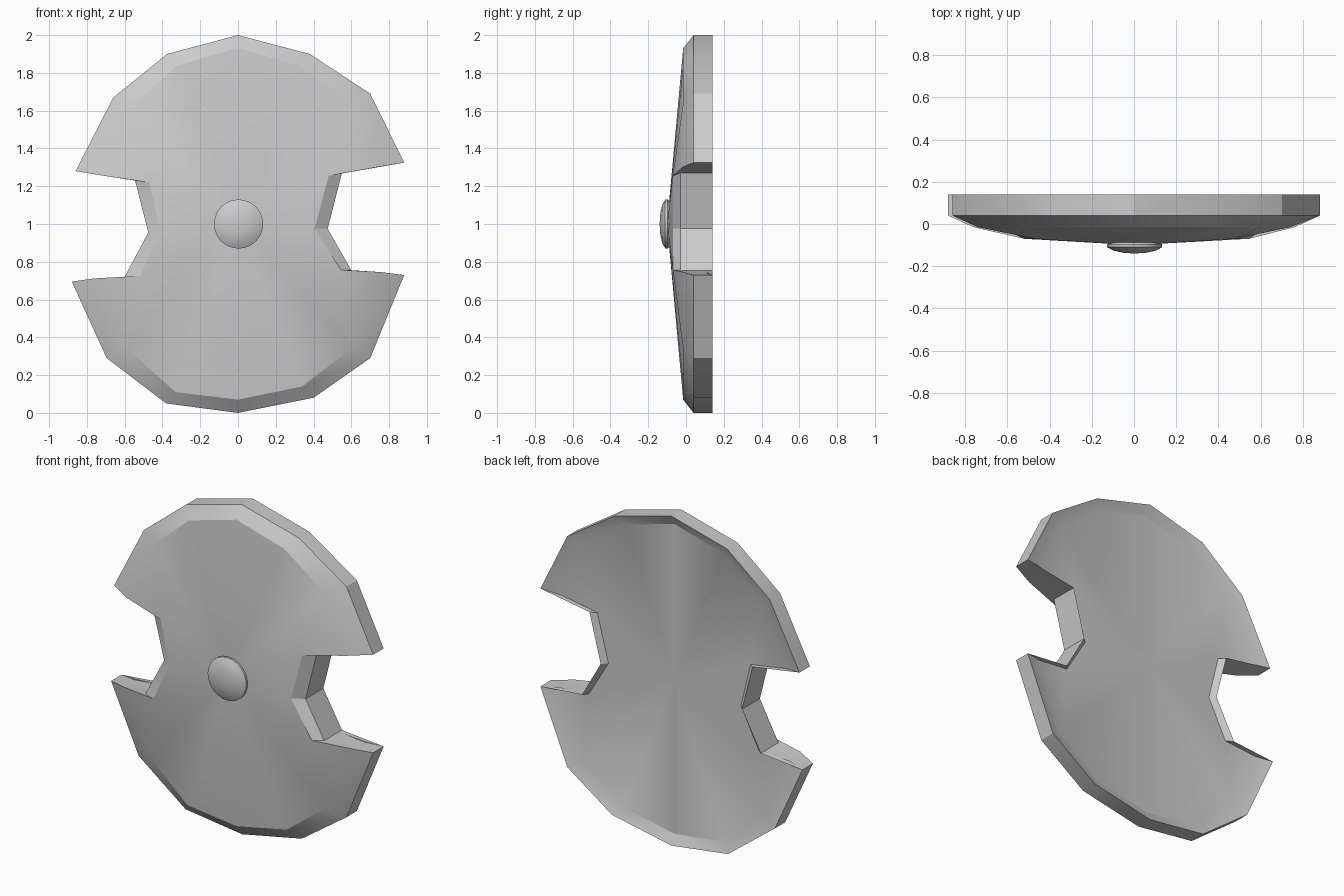
import bpy, bmesh, math

if "Cube" in bpy.data.objects:
    bpy.data.objects.remove(bpy.data.objects["Cube"])

# (outer x, z, y) rim corner and (inner x, z, y) corner of the front face, clockwise from the top
F, B = -0.015, 0.04          # depths of front-face edge and bevel edge on the round rim
N, M = -0.07, -0.03          # same depths inside the side notches
PROFILE = [
    (0, 2.0, B, 0, 1.93, F), (.38, 1.90, B, .32, 1.84, F),
    (.70, 1.69, B, .60, 1.64, F), (.88, 1.325, B, .74, 1.302, F),
    (.55, 1.27, M, .48, 1.255, N), (.475, .975, M, .405, .975, N),
    (.60, .755, M, .545, .757, N), (.88, .73, B, .76, .745, F),
    (.70, .29, B, .60, .34, F), (.40, .08, B, .34, .14, F),
    (0, 0, B, 0, .07, F), (-.38, .05, B, -.33, .11, F),
    (-.695, .29, B, -.59, .34, F), (-.88, .695, B, -.76, .712, F),
    (-.60, .72, M, -.52, .725, N), (-.475, .955, M, -.41, .955, N),
    (-.545, 1.23, M, -.47, 1.22, N), (-.86, 1.28, B, -.74, 1.26, F),
    (-.66, 1.67, B, -.56, 1.625, F), (-.375, 1.90, B, -.32, 1.84, F),
]
TIPS = {3, 7, 13, 17}        # pointed corners beside the notches
BACK, PANEL = 0.14, 0.11     # depths of the rear edge and of the sunken rear panel


def finish(bm, name, angle):
    bmesh.ops.recalc_face_normals(bm, faces=bm.faces[:])
    mesh = bpy.data.meshes.new(name)
    bm.to_mesh(mesh)
    bm.free()
    obj = bpy.data.objects.new(name, mesh)
    bpy.context.collection.objects.link(obj)
    bpy.ops.object.select_all(action='DESELECT')
    bpy.context.view_layer.objects.active = obj
    obj.select_set(True)
    bpy.ops.object.shade_smooth_by_angle(angle=math.radians(angle))
    return obj


def bridge(bm, a, b):
    n = len(a)
    for i in range(n):
        j = (i + 1) % n
        bm.faces.new((a[i], a[j], b[j], b[i]))


def fan_cap(bm, ring, y):
    # fan around the middle, with separate triangles for the pointed corners
    centre = bm.verts.new((0, y, 1))
    n = len(ring)
    fan = [ring[i] for i in range(n) if i not in TIPS]
    for i in range(len(fan)):
        bm.faces.new((centre, fan[i], fan[(i + 1) % len(fan)]))
    for i in TIPS:
        bm.faces.new((ring[i - 1], ring[i], ring[(i + 1) % n]))


def panel_corner(p):
    t = .45 if p[2] == M else .85
    return (p[0] + t * (p[3] - p[0]), PANEL, p[1] + t * (p[4] - p[1]))


# Shield: conical front, bevel, rim wall, sloped rear lip and sunken rear panel
bm = bmesh.new()
panel = [bm.verts.new(panel_corner(p)) for p in PROFILE]
back = [bm.verts.new((p[0], BACK, p[1])) for p in PROFILE]
edge = [bm.verts.new((p[0], p[2], p[1])) for p in PROFILE]
face = [bm.verts.new((p[3], p[5], p[4])) for p in PROFILE]
for a, b in ((panel, back), (back, edge), (edge, face)):
    bridge(bm, a, b)
fan_cap(bm, face, -.1)
fan_cap(bm, panel, PANEL)
finish(bm, "shield_body", 24)

# Round domed boss in the middle of the front, set into the body
bm = bmesh.new()
SEGMENTS = 24
rings = []
for r, y in [(.115, -.08), (.13, -.097), (.13, -.11), (.1, -.126), (.055, -.136)]:
    rings.append([bm.verts.new((.003 + r * math.cos(math.tau * i / SEGMENTS), y,
                                1 + r * math.sin(math.tau * i / SEGMENTS)))
                  for i in range(SEGMENTS)])
for a, b in zip(rings, rings[1:]):
    bridge(bm, a, b)
tip = bm.verts.new((.003, -.14, 1))
for i in range(SEGMENTS):
    bm.faces.new((rings[-1][i], rings[-1][(i + 1) % SEGMENTS], tip))
bm.faces.new(rings[0])
finish(bm, "centre_boss", 40)
